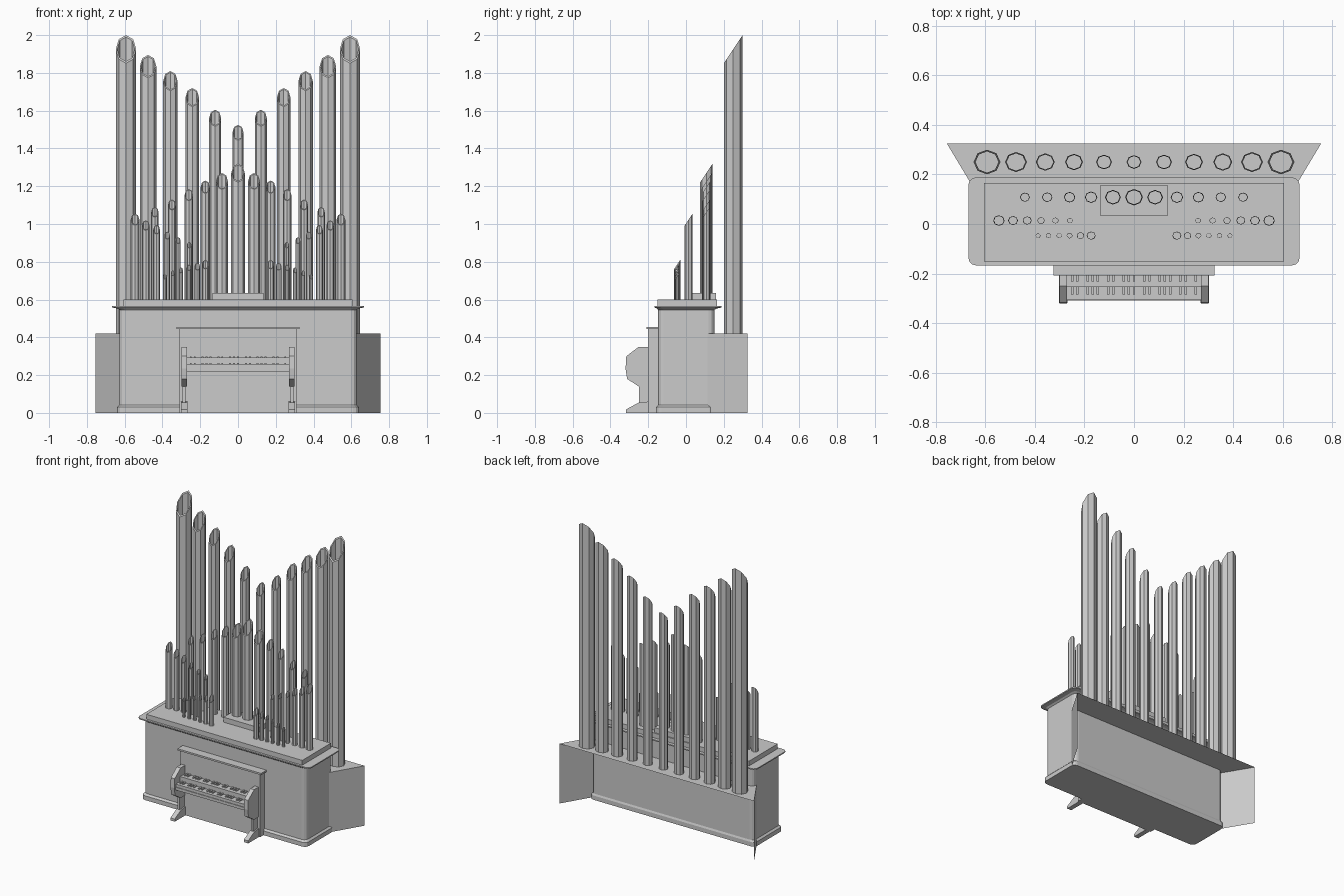
import bpy, bmesh, math

if "Cube" in bpy.data.objects:
    bpy.data.objects.remove(bpy.data.objects["Cube"])


def finish(name, bm, recalc=True):
    if recalc:
        bmesh.ops.recalc_face_normals(bm, faces=bm.faces)
    me = bpy.data.meshes.new(name)
    bm.to_mesh(me)
    bm.free()
    ob = bpy.data.objects.new(name, me)
    bpy.context.collection.objects.link(ob)
    return ob


def box(name, x0, x1, y0, y1, z0, z1):
    bm = bmesh.new()
    bmesh.ops.create_cube(bm, size=1)
    for v in bm.verts:
        v.co.x = x1 if v.co.x > 0 else x0
        v.co.y = y1 if v.co.y > 0 else y0
        v.co.z = z1 if v.co.z > 0 else z0
    return finish(name, bm)


def rounded_stack(name, levels, r=0.03, seg=3):
    """Loft rounded rectangles given as (z, half width, front y, back y)."""
    bm = bmesh.new()
    rings = []
    for z, hx, y0, y1 in levels:
        ring = []
        corners = [(hx - r, y1 - r), (r - hx, y1 - r), (r - hx, y0 + r), (hx - r, y0 + r)]
        for q, (cx, cy) in enumerate(corners):
            for i in range(seg + 1):
                a = math.pi / 2 * (q + i / seg)
                ring.append(bm.verts.new((cx + r * math.cos(a), cy + r * math.sin(a), z)))
        rings.append(ring)
    n = len(rings[0])
    for a, b in zip(rings, rings[1:]):
        for i in range(n):
            bm.faces.new((a[i], a[(i + 1) % n], b[(i + 1) % n], b[i]))
    bm.faces.new(rings[0][::-1])
    bm.faces.new(rings[-1])
    return finish(name, bm)


def side_profile(name, pts, x0, x1):
    """Extrude a (y, z) outline along x."""
    bm = bmesh.new()
    a = [bm.verts.new((x0, y, z)) for y, z in pts]
    b = [bm.verts.new((x1, y, z)) for y, z in pts]
    n = len(pts)
    bm.faces.new(a)
    bm.faces.new(b[::-1])
    for i in range(n):
        bm.faces.new((a[i], b[i], b[(i + 1) % n], a[(i + 1) % n]))
    return finish(name, bm)


def pipe(name, x, y, r, z0, top, sides=8, slope=1.5):
    """Hollow eight-sided pipe with a mouth cut sloping down to the front."""
    bm = bmesh.new()

    def ring(rad, z=None):
        vs = []
        for i in range(sides):
            a = 2 * math.pi * i / sides
            dx, dy = rad * math.cos(a), 0.92 * rad * math.sin(a)
            h = top - slope * (0.92 * r - dy) if z is None else z
            vs.append(bm.verts.new((x + dx, y + dy, h)))
        return vs
    loops = [ring(r, z0), ring(r), ring(r * 0.86), ring(r * 0.86, z0)]
    for a, b in zip(loops, loops[1:]):
        for i in range(sides):
            j = (i + 1) % sides
            bm.faces.new((a[i], a[j], b[j], b[i]))
    return finish(name, bm)


def pipe_row(name, y, base, specs):
    """Mirrored row of pipes from (x, radius, top)."""
    for i, (x, r, top) in enumerate(specs):
        for s in ((1,) if x == 0 else (-1, 1)):
            pipe(f"{name}_{i}_{'left' if s < 0 else 'right'}", s * x, y, r,
                 base(x), top)


# Main case with plinth and cornice
rounded_stack("organ_case", [
    (0, 0.64, -0.16, 0.155), (0.03, 0.64, -0.16, 0.155), (0.042, 0.628, -0.148, 0.15),
    (0.545, 0.628, -0.148, 0.15), (0.553, 0.64, -0.155, 0.165),
    (0.558, 0.668, -0.167, 0.188), (0.566, 0.668, -0.167, 0.188)])
box("pipe_platform", -0.605, 0.605, -0.152, 0.165, 0.56, 0.6)
box("centre_riser", -0.135, 0.135, 0.032, 0.158, 0.6, 0.635)

# Rear shelf with splayed sides, open at the back and below
bm = bmesh.new()
plan = [(0.755, 0.325), (0.62, 0.1), (-0.62, 0.1), (-0.755, 0.325)]
low = [bm.verts.new((x, y, 0)) for x, y in plan]
high = [bm.verts.new((x, y, 0.42)) for x, y in plan]
bm.faces.new(high[::-1])
for i in (0, 2):
    bm.faces.new((low[i + 1], low[i], high[i], high[i + 1]))
finish("rear_shelf", bm, recalc=False)

# Pipes
pipe_row("rear_pipe", 0.25, lambda x: 0.42, [
    (0, 0.030, 1.525), (0.121, 0.032, 1.605), (0.242, 0.036, 1.72),
    (0.358, 0.038, 1.81), (0.476, 0.044, 1.895), (0.593, 0.054, 2.0)])
pipe_row("middle_pipe", 0.108, lambda x: 0.635 if x < 0.1 else 0.6, [
    (0, 0.036, 1.32), (0.085, 0.032, 1.27), (0.173, 0.025, 1.23),
    (0.26, 0.023, 1.185), (0.35, 0.021, 1.13), (0.44, 0.02, 1.09)])
pipe_row("side_pipe", 0.014, lambda x: 0.6, [
    (0.545, 0.023, 1.055), (0.488, 0.02, 1.02), (0.431, 0.018, 0.995),
    (0.375, 0.015, 0.96), (0.317, 0.013, 0.93), (0.258, 0.012, 0.905)])
pipe_row("front_pipe", -0.047, lambda x: 0.6, [
    (0.173, 0.018, 0.81), (0.216, 0.015, 0.795), (0.26, 0.012, 0.785),
    (0.302, 0.011, 0.77), (0.345, 0.011, 0.755), (0.387, 0.01, 0.735)])

# Console panel and ledge
box("console_panel", -0.31, 0.31, -0.2, -0.14, 0, 0.445)
box("console_ledge", -0.325, 0.325, -0.208, -0.14, 0.443, 0.455)

# Keyboards: bed, two stepped manuals and raised keys
box("key_bed", -0.275, 0.275, -0.308, -0.19, 0.218, 0.238)
box("lower_manual", -0.272, 0.272, -0.304, -0.19, 0.238, 0.258)
box("upper_manual", -0.272, 0.272, -0.255, -0.19, 0.258, 0.292)
for row, (y0, y1, z) in {"lower": (-0.285, -0.255, 0.258), "upper": (-0.232, -0.2, 0.292)}.items():
    for i in range(25):
        if i % 7 in (2, 6):
            continue
        x = -0.25 + i * 0.5 / 24
        box(f"{row}_raised_key_{i}", x - 0.005, x + 0.005, y0, y1, z, z + 0.007)

# Cheeks, legs and feet at both ends of the keyboards
for s, side in ((-1, "left"), (1, "right")):
    side_profile(f"cheek_{side}", [
        (-0.195, 0.35), (-0.25, 0.35), (-0.316, 0.30), (-0.32, 0.235),
        (-0.312, 0.18), (-0.25, 0.14), (-0.195, 0.14)], s * 0.27, s * 0.3)
    side_profile(f"leg_{side}", [
        (-0.195, 0.14), (-0.25, 0.14), (-0.25, 0.05), (-0.195, 0.05)], s * 0.277, s * 0.293)
    side_profile(f"foot_{side}", [
        (-0.195, 0.06), (-0.25, 0.055), (-0.318, 0.018), (-0.318, 0), (-0.195, 0)],
        s * 0.268, s * 0.302)
